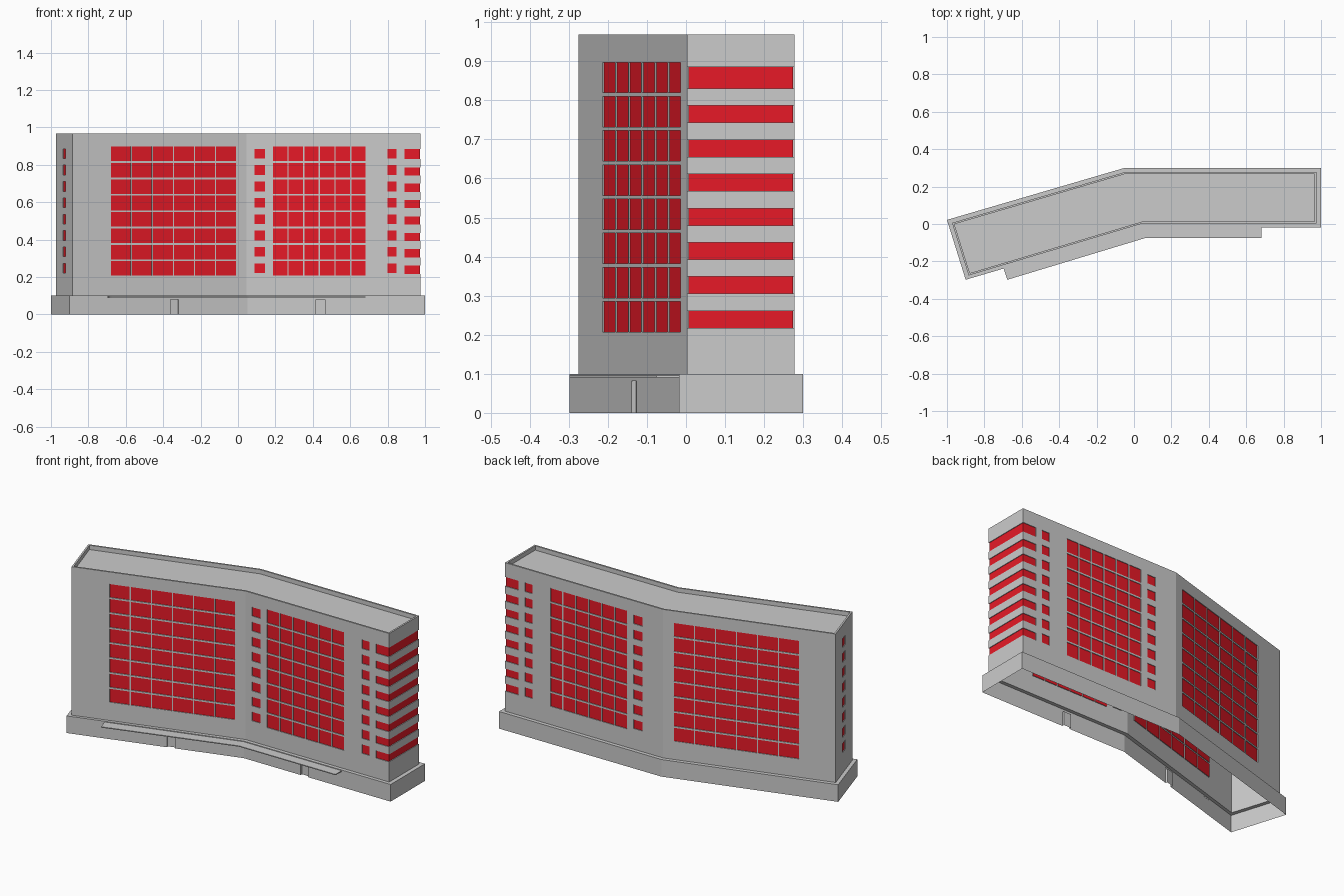
import bpy, bmesh
from mathutils import Vector

if "Cube" in bpy.data.objects:
    bpy.data.objects.remove(bpy.data.objects["Cube"])

# Outlines run counter-clockwise from the front left corner
BASE = [(-0.90, -0.298), (0.05, -0.018), (1, -0.018), (1, 0.30), (-0.05, 0.30), (-1, 0.022)]
TOWER = [(-0.884, -0.275), (0.046, 0.003), (0.976, 0.003), (0.976, 0.278), (-0.047, 0.278), (-0.973, 0.006)]
CANOPY = [(-0.677, -0.298), (0.06, -0.075), (0.683, -0.075), (0.683, -0.018), (0.05, -0.018), (-0.697, -0.238)]
LEDGE, TOP, ROOF = 0.10, 0.968, 0.943


def face(bm, pts):
    bm.faces.new([bm.verts.new(p) for p in pts])


def finish(bm, name, color=None):
    bmesh.ops.remove_doubles(bm, verts=bm.verts, dist=1e-5)
    me = bpy.data.meshes.new(name)
    bm.to_mesh(me)
    bm.free()
    ob = bpy.data.objects.new(name, me)
    bpy.context.collection.objects.link(ob)
    if color:
        mat = bpy.data.materials.new(name)
        mat.diffuse_color = color
        mat.use_nodes = True
        mat.node_tree.nodes["Principled BSDF"].inputs["Base Color"].default_value = mat.diffuse_color
        me.materials.append(mat)


def inset(outline, d):
    pts = [Vector(p) for p in outline]
    out = []
    for i, p in enumerate(pts):
        a = (p - pts[i - 1]).normalized()
        b = (pts[(i + 1) % len(pts)] - p).normalized()
        na, nb = Vector((-a.y, a.x)), Vector((-b.y, b.x))
        out.append(p + (na + nb) * d / (1 + na.dot(nb)))
    return out


def ring(bm, a, za, b, zb):
    for i in range(len(a)):
        j = (i + 1) % len(a)
        face(bm, [(*a[i], za), (*a[j], za), (*b[j], zb), (*b[i], zb)])


def wall(bm, panes, p0, p1, z0, z1, openings, depth):
    """Flat wall with recessed openings (t0, t1, low, high), t along the wall.
    Openings that reach t = 0 or 1 turn the corner."""
    p0, p1 = Vector(p0), Vector(p1)
    run = p1 - p0
    inward = Vector((-run.y, run.x)).normalized() * depth
    e = depth / run.length

    def at(t, z, inn=False):
        p = p0 + run * t + (inward if inn else Vector((0, 0)))
        return (p.x, p.y, z)

    ts = sorted({0.0, 1.0} | {round(v, 5) for o in openings for v in o[:2]})
    zs = sorted({z0, z1} | {round(v, 5) for o in openings for v in o[2:]})
    for ta, tb in zip(ts, ts[1:]):
        for za, zb in zip(zs, zs[1:]):
            t, z = (ta + tb) / 2, (za + zb) / 2
            if not any(o[0] < t < o[1] and o[2] < z < o[3] for o in openings):
                face(bm, [at(ta, za), at(tb, za), at(tb, zb), at(ta, zb)])
    for a, b, lo, hi in openings:
        ia, ib = (e if a < 1e-4 else a), (1 - e if b > 0.9999 else b)
        o = [at(a, lo), at(b, lo), at(b, hi), at(a, hi)]
        n = [at(ia, lo, True), at(ib, lo, True), at(ib, hi, True), at(ia, hi, True)]
        face(panes, n)
        for k in range(4):
            if (k == 1 and ib != b) or (k == 3 and ia != a) or (k == 0 and lo <= 0):
                continue
            m = (k + 1) % 4
            face(bm, [o[k], o[m], n[m], n[k]])


def spans(p0, p1, columns, rows):
    """Turn x ranges into ranges along the wall, one opening per row."""
    res = []
    for xa, xb in columns:
        t = sorted((x - p0[0]) / (p1[0] - p0[0]) for x in (xa, xb))
        res += [(t[0], t[1], lo, hi) for lo, hi in rows]
    return res


# Window rows and columns
big_rows = [(0.207 + 0.0875 * i, 0.285 + 0.0875 * i) for i in range(8)]
small_rows = [(0.221 + 0.0875 * i, 0.273 + 0.0875 * i) for i in range(8)]
bar_rows = [(0.2175 + 0.0876 * i, (0.885 if i == 7 else 0.261 + 0.0876 * i)) for i in range(8)]
right_cols = [(0.187 + 0.0838 * i, 0.264 + 0.0838 * i) for i in range(6)]
small_cols = [(0.088, 0.144), (0.80, 0.848)]


def left_cols(x):
    return [(x + 0.1127 * i, x + 0.107 + 0.1127 * i) for i in range(6)]


def wing(p0, p1):
    return (spans(p0, p1, right_cols, big_rows) + spans(p0, p1, small_cols, small_rows)
            + spans(p0, p1, [(0.89, 0.976)], bar_rows))


# Tower walls and windows
T = TOWER
layouts = [
    spans(T[0], T[1], left_cols(-0.68), big_rows),
    wing(T[1], T[2]),
    [(0.0, 1.0, lo, hi) for lo, hi in bar_rows],
    wing(T[3], T[4]),
    spans(T[4], T[5], left_cols(-0.775), big_rows),
    [(0.42, 0.58, lo, hi) for lo, hi in small_rows],
]
tower, windows = bmesh.new(), bmesh.new()
for i, layout in enumerate(layouts):
    wall(tower, windows, T[i], T[(i + 1) % 6], LEDGE, TOP, layout, 0.004)
finish(tower, "tower_walls")
finish(windows, "windows", (0.8, 0.01, 0.02, 1))

# Parapet and sunken roof
roof = bmesh.new()
inner = inset(T, 0.01)
ring(roof, T, TOP, inner, TOP)
ring(roof, inner, TOP, inner, ROOF)
face(roof, [(*p, ROOF) for p in inner])
finish(roof, "roof_and_parapet")

# Open-bottomed base with ledge and two recessed doors
base, doors = bmesh.new(), bmesh.new()
door_x = {0: (-0.362, -0.318), 1: (0.418, 0.465)}
for i in range(6):
    p0, p1 = BASE[i], BASE[(i + 1) % 6]
    holes = spans(p0, p1, [door_x[i]], [(0, 0.081)]) if i in door_x else []
    wall(base, doors, p0, p1, 0, LEDGE, holes, 0.012)
ring(base, BASE, LEDGE, T, LEDGE)
finish(base, "base")
finish(doors, "doors")

# Entrance canopy
canopy = bmesh.new()
ring(canopy, CANOPY, 0.091, CANOPY, 0.096)
face(canopy, [(*p, 0.096) for p in CANOPY])
face(canopy, [(*p, 0.091) for p in reversed(CANOPY)])
finish(canopy, "canopy")
